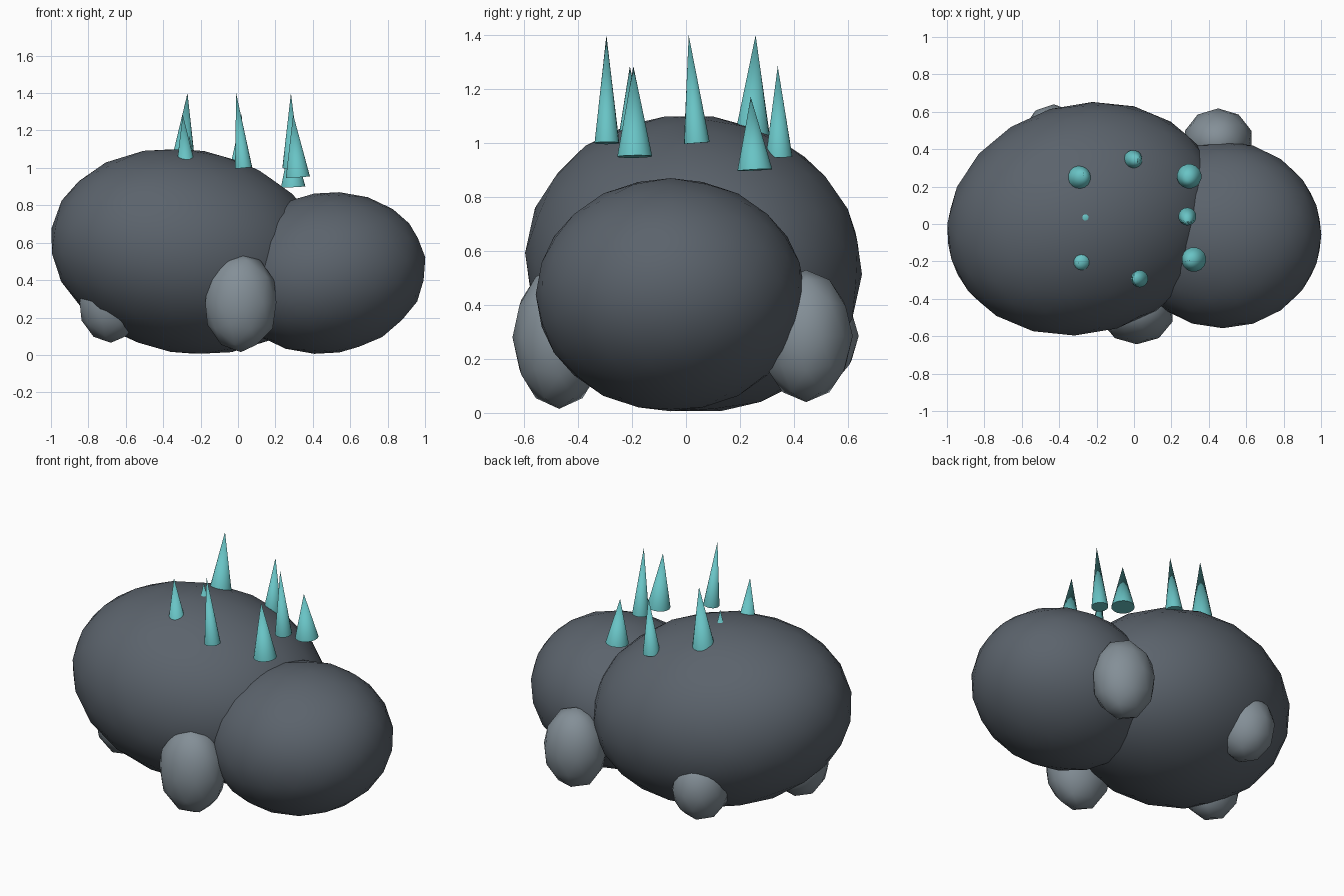
import bpy
from math import radians
from mathutils import Vector

if "Cube" in bpy.data.objects:
    bpy.data.objects.remove(bpy.data.objects["Cube"])


def material(name, rgb):
    m = bpy.data.materials.new(name)
    m.diffuse_color = (*rgb, 1)
    m.use_nodes = True
    m.node_tree.nodes["Principled BSDF"].inputs["Base Color"].default_value = m.diffuse_color
    return m


DARK = material("dark_grey", (0.105, 0.125, 0.15))
MID = material("mid_grey", (0.23, 0.275, 0.31))
TEAL = material("teal", (0.14, 0.55, 0.56))


def blob(name, loc, radii, rot, subdiv, mat):
    bpy.ops.mesh.primitive_ico_sphere_add(
        subdivisions=subdiv, radius=1, location=loc,
        rotation=[radians(a) for a in rot])
    o = bpy.context.object
    o.name = name
    o.scale = radii
    o.data.materials.append(mat)
    bpy.ops.object.shade_smooth()


def spike(name, base, tip, radius):
    base, tip = Vector(base), Vector(tip)
    axis = tip - base
    bpy.ops.mesh.primitive_cone_add(
        vertices=16, radius1=radius, depth=axis.length,
        location=(base + tip) / 2,
        rotation=axis.to_track_quat('Z', 'Y').to_euler())
    o = bpy.context.object
    o.name = name
    o.data.materials.append(TEAL)
    bpy.ops.object.shade_smooth_by_angle(angle=radians(40))


# Body and head: tilted ellipsoids
blob("body", (-0.27, 0.028, 0.553), (0.75, 0.613, 0.545), (0, 10, 17), 3, DARK)
blob("head", (0.475, -0.057, 0.438), (0.533, 0.5, 0.43), (0, -9, 0), 3, DARK)

# Feet: location, radii
feet = [
    ("front_foot", (0.015, -0.47, 0.28), (0.2, 0.173, 0.265)),
    ("side_foot", (0.45, 0.445, 0.285), (0.187, 0.173, 0.245)),
    ("back_foot", (-0.43, 0.465, 0.285), (0.165, 0.175, 0.2)),
    ("rear_foot", (-0.68, -0.14, 0.28), (0.175, 0.165, 0.215)),
]
for name, loc, radii in feet:
    blob(name, loc, radii, (0, 0, 0), 2, MID)

# Ring of back spikes: base x, y; tip x, y; base radius; size class
heights = {0: (1.0, 1.4), 1: (0.95, 1.285), 2: (0.9, 1.17)}
spikes = [
    (0.285, 0.04, 0.283, 0.01, 0.048, 0),
    (0.295, 0.255, 0.285, 0.24, 0.066, 2),
    (-0.005, 0.345, 0.02, 0.34, 0.05, 1),
    (-0.295, 0.245, -0.27, 0.258, 0.07, 0),
    (-0.26, 0.035, -0.26, 0.035, 0.06, 2),
    (-0.275, -0.2, -0.295, -0.208, 0.062, 1),
    (0.03, -0.293, -0.01, -0.295, 0.046, 0),
    (0.32, -0.19, 0.295, -0.195, 0.066, 1),
]
for i, (bx, by, tx, ty, r, k) in enumerate(spikes):
    z0, z1 = heights[k]
    spike(f"spike_{i + 1}", (bx, by, z0), (tx, ty, z1), r)
